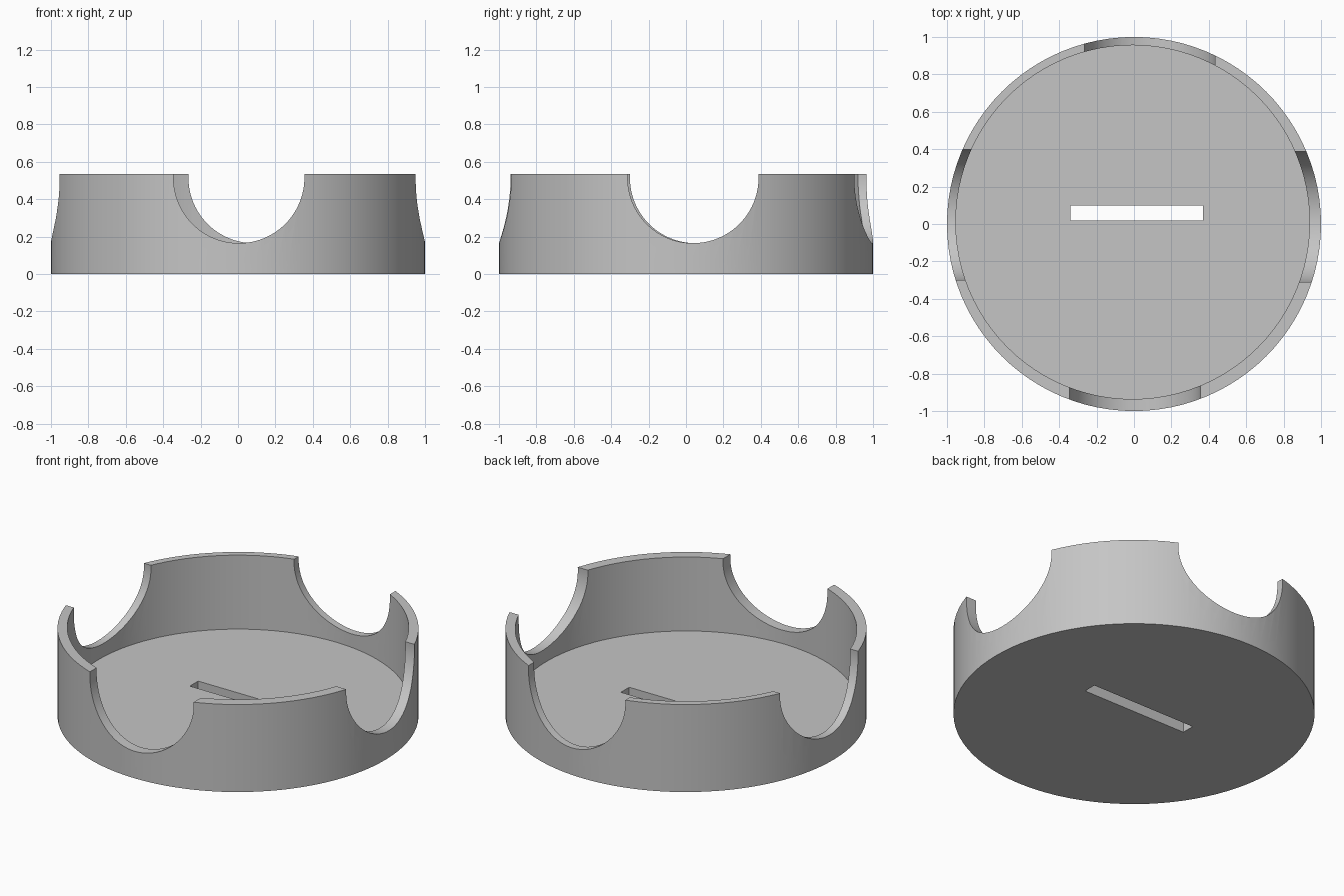
import bpy
import math

cube = bpy.data.objects.get("Cube")
if cube:
    bpy.data.objects.remove(cube, do_unlink=True)

HEIGHT = 0.535
FLOOR = 0.083
NOTCH_RADIUS = 0.35
NOTCH_Z = 0.515

grey = bpy.data.materials.new("plain grey")
grey.use_nodes = True
grey.diffuse_color = (0.56, 0.56, 0.56, 1)
grey.node_tree.nodes["Principled BSDF"].inputs["Base Color"].default_value = grey.diffuse_color


def cylinder(name, radius, depth, location, rotation=(0, 0, 0), sides=96):
    bpy.ops.mesh.primitive_cylinder_add(vertices=sides, radius=radius, depth=depth,
                                        location=location, rotation=rotation)
    obj = bpy.context.object
    obj.name = name
    obj.data.materials.append(grey)
    return obj


def cut(target, cutter):
    mod = target.modifiers.new(cutter.name, 'BOOLEAN')
    mod.operation = 'DIFFERENCE'
    mod.solver = 'EXACT'
    mod.object = cutter
    bpy.context.view_layer.objects.active = target
    bpy.ops.object.modifier_apply(modifier=mod.name)
    bpy.data.objects.remove(cutter, do_unlink=True)


# Round body, hollowed slightly off centre
body = cylinder("round_holder", 1.0, HEIGHT, (0, 0, HEIGHT / 2))
cut(body, cylinder("hollow", 0.946, 1.0, (-0.007, 0.01, FLOOR + 0.5)))

# Round notches in the wall: front, back, right and left
half_turn = math.pi / 2
notches = [
    ("front_notch", (0.005, -0.9), (half_turn, 0, 0)),
    ("back_notch", (0.085, 0.9), (half_turn, 0, 0)),
    ("right_notch", (-0.9, 0.05), (0, half_turn, 0)),
    ("left_notch", (0.9, 0.038), (0, half_turn, 0)),
]
for name, (x, y), rotation in notches:
    cut(body, cylinder(name, NOTCH_RADIUS, 0.6, (x, y, NOTCH_Z), rotation))

# Slot through the floor
bpy.ops.mesh.primitive_cube_add(size=1, location=(0.015, 0.06, 0))
slot = bpy.context.object
slot.name = "floor_slot"
slot.scale = (0.71, 0.08, 0.5)
slot.data.materials.append(grey)
bpy.context.view_layer.update()
cut(body, slot)

# Smooth curved walls, crisp rims
bpy.ops.object.select_all(action='DESELECT')
body.select_set(True)
bpy.context.view_layer.objects.active = body
bpy.ops.object.shade_smooth_by_angle(angle=math.radians(30))
